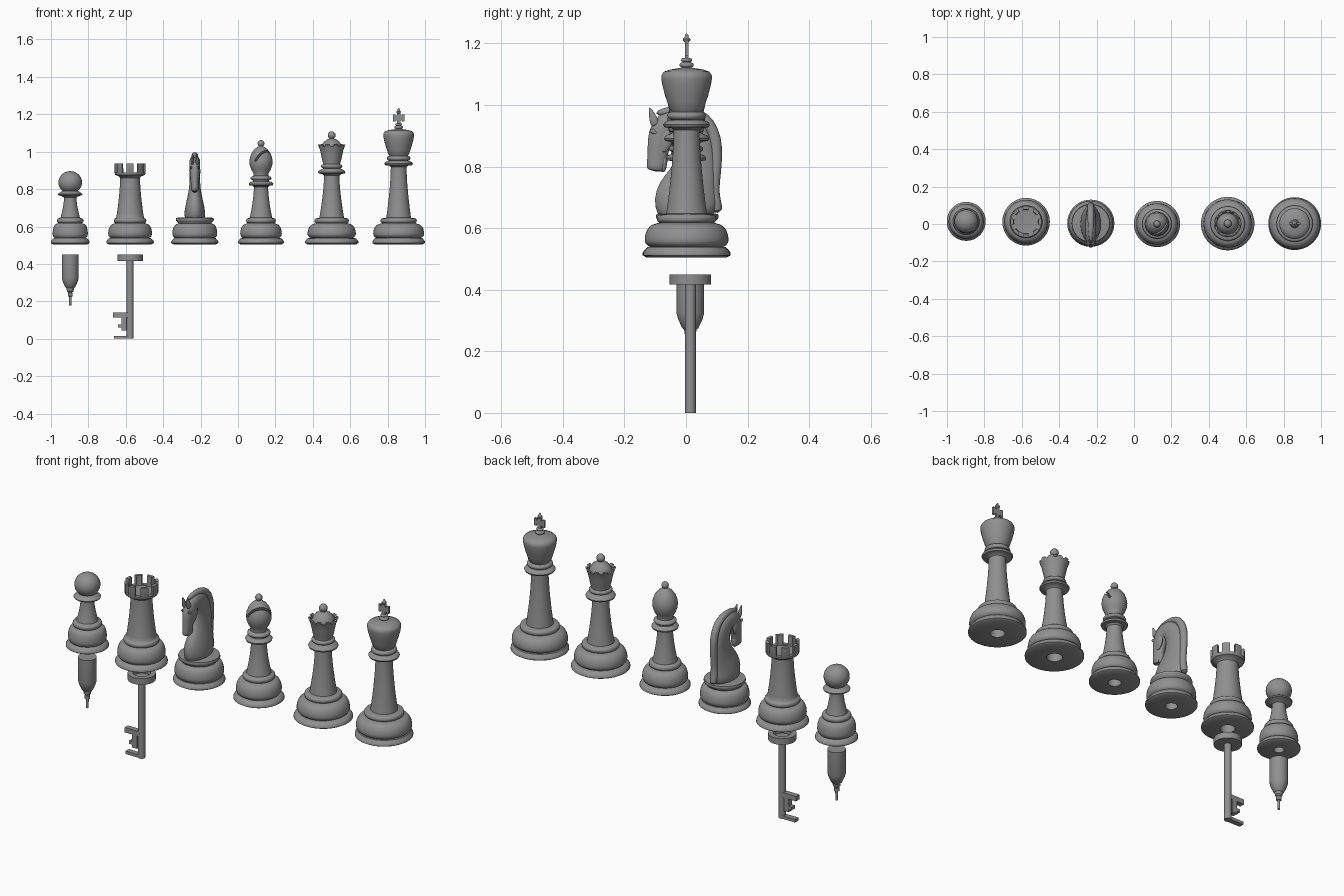
import bpy, bmesh
from math import sin, cos, pi, radians
from mathutils import Vector, Matrix

grey = bpy.data.materials.new("dark_grey")
grey.diffuse_color = (.28, .28, .28, 1)


def finish(name, bm, angle=40):
    bmesh.ops.remove_doubles(bm, verts=bm.verts, dist=1e-5)
    bmesh.ops.recalc_face_normals(bm, faces=bm.faces)
    me = bpy.data.meshes.new(name)
    bm.to_mesh(me)
    bm.free()
    me.materials.append(grey)
    ob = bpy.data.objects.new(name, me)
    bpy.context.collection.objects.link(ob)
    smooth(ob, angle)
    return ob


def smooth(ob, angle=40):
    bpy.ops.object.select_all(action='DESELECT')
    ob.select_set(True)
    bpy.context.view_layer.objects.active = ob
    bpy.ops.object.shade_smooth_by_angle(angle=radians(angle))


def skin(bm, rings, cap=False):
    rows = [[bm.verts.new(p) for p in r] for r in rings]
    n = len(rows[0])
    for a, b in zip(rows, rows[1:]):
        for i in range(n):
            bm.faces.new((a[i], a[(i + 1) % n], b[(i + 1) % n], b[i]))
    if cap:
        bm.faces.new(rows[0])
        bm.faces.new(rows[-1])


def lathe(name, x, y, prof, n=48):
    bm = bmesh.new()
    skin(bm, [[(x + r * cos(2 * pi * i / n), y + r * sin(2 * pi * i / n), z)
               for i in range(n)] for r, z in prof])
    bmesh.ops.dissolve_degenerate(bm, dist=1e-6, edges=bm.edges)
    return finish(name, bm)


def loft(name, x, y, stations, n=24):
    # elliptical sections swept along a path in the side plane: (y, z, in-plane r, x r)
    pts = [Vector((0, s[0], s[1])) for s in stations]
    rings = []
    for i, s in enumerate(stations):
        t = (pts[min(i + 1, len(pts) - 1)] - pts[max(i - 1, 0)]).normalized()
        side = Vector((0, t.z, -t.y))
        rings.append([pts[i] + Vector((x, y, 0)) + side * (s[2] * cos(a)) + Vector((s[3] * sin(a), 0, 0))
                      for a in (2 * pi * k / n for k in range(n))])
    bm = bmesh.new()
    skin(bm, rings, True)
    ob = finish(name, bm)
    ob.modifiers.new("soften", 'SUBSURF').levels = 1
    ob.modifiers["soften"].render_levels = 1
    return ob


def boxes(name, items):
    # items: (centre, size, optional rotation)
    bm = bmesh.new()
    for c, s, *rot in items:
        m = Matrix.Translation(c) @ (rot[0] if rot else Matrix()) @ Matrix.Diagonal((*s, 1))
        bmesh.ops.create_cube(bm, size=1, matrix=m)
    return finish(name, bm, 30)


def cut(ob, cutter):
    m = ob.modifiers.new("cut", 'BOOLEAN')
    m.operation, m.solver, m.object = 'DIFFERENCE', 'EXACT', cutter
    m.use_self = True
    cutter.hide_render = True
    bpy.ops.object.select_all(action='DESELECT')
    bpy.context.view_layer.objects.active = ob
    ob.select_set(True)
    bpy.ops.object.modifier_apply(modifier="cut")
    bpy.data.objects.remove(cutter)
    smooth(ob)


def arc(cr, cz, ar, az, a0, a1, n=8):
    return [(max(0, cr + ar * cos(radians(a0 + (a1 - a0) * i / n))),
             cz + az * sin(radians(a0 + (a1 - a0) * i / n))) for i in range(n + 1)]


def bead(r, z, w, h):
    return arc(r - w, z, w, h, -90, 90, 6)


def base(R, B, ring, hole):
    # bored underside, stepped foot, swelling and top ring
    top = ring + .002
    return ([(0, .56), (hole, .56), (hole, .507), (R - .012, .505), (R, .512), (R, .52),
             (R - .005, .527), (R - .012, .535), (B - .008, .538)]
            + arc(top, .561, B - top, .026, -60, 0, 4) + arc(top, .561, B - top, .053, 0, 85)[1:]
            + [(ring - .004, .617)] + bead(ring, .631, .01, .013))


def stem(r0, r1, z1, n=10):
    return [(r1 + (r0 - r1) * (1 - i / n) ** 1.6, .647 + (z1 - .647) * i / n) for i in range(n + 1)]


# pawn
lathe("pawn", -.897, .014, base(.104, .094, .071, .025) + stem(.052, .033, .755)
      + [(.045, .762), (.064, .768), (.066, .774), (.05, .785), (.034, .795)]
      + arc(0, .836, .063, .06, -58, 90, 18))

# plug with a fine nib below the pawn
lathe("pawn_plug", -.897, .014, [(0, .178), (.006, .178), (.007, .225), (.013, .228), (.013, .245),
      (.01, .248), (.018, .255), (.02, .27), (.026, .275), (.04, .305), (.045, .325), (.045, .45), (0, .45)])

# rook with crenellated crown
rx, ry = -.577, .012
rook = lathe("rook", rx, ry, base(.127, .117, .087, .036) + stem(.074, .053, .86)
             + [(.06, .868), (.079, .876), (.083, .885), (.083, .938), (.067, .938), (.064, .885), (0, .88)])
cut(rook, boxes("rook_cutter", [((rx + .075 * cos(a), ry + .075 * sin(a), .93), (.05, .026, .08),
    Matrix.Rotation(a, 4, 'Z')) for a in (pi / 8 + k * pi / 4 for k in range(8))]))

# key hanging below the rook
lathe("key_cap", rx, .014, [(0, .417), (.068, .417), (.068, .45), (.042, .45), (.042, .428), (0, .428)])
lathe("key_shaft", rx, .014, [(0, 0), (.018, 0), (.018, .42), (0, .42)], 24)
boxes("key_bit", [((-.627, .014, .127), (.08, .028, .026)), ((-.61, .014, .09), (.028, .028, .09)),
                  ((-.624, .014, .068), (.036, .028, .017)), ((-.62, .014, .008), (.085, .028, .016))])

# knight: pedestal, neck and head, mane, ears, jaw
kx, ky = -.231, .002
lathe("knight_base", kx, .004, base(.126, .12, .092, .03)[:-7]
      + [(.09, .622), (.1, .63), (.102, .637), (.1, .646), (.085, .648), (0, .648)])
loft("knight_neck_and_head", kx, ky, [
    (0, .635, .085, .05), (0, .65, .095, .055), (-.004, .685, .106, .056), (.005, .725, .098, .047),
    (.022, .77, .078, .036), (.03, .82, .066, .029), (.03, .87, .06, .028), (.012, .92, .055, .028),
    (-.03, .948, .048, .029), (-.066, .935, .048, .03), (-.084, .9, .044, .028), (-.092, .86, .035, .024),
    (-.096, .825, .032, .021), (-.099, .8, .031, .02), (-.101, .784, .027, .017)])
loft("knight_mane", kx, ky, [
    (-.1, .972, .008, .008), (-.06, .982, .014, .013), (-.01, .984, .016, .016), (.04, .973, .018, .018),
    (.075, .94, .02, .019), (.094, .89, .02, .019), (.097, .84, .02, .018), (.092, .78, .02, .017),
    (.086, .73, .02, .018), (.09, .69, .02, .02), (.102, .648, .02, .02)], 16)
for s in (-1, 1):
    loft("knight_ear", kx + s * .013, ky, [(-.1, .93, .016, .009), (-.108, .955, .014, .009),
                                          (-.115, .975, .009, .006), (-.12, .992, .002, .002)], 12)
    loft("knight_cheek", kx + s * .018, ky, [(-.06, .93, .012, .008), (-.064, .9, .026, .014),
                                            (-.07, .87, .022, .01), (-.078, .845, .008, .004)], 12)
    loft("knight_brow", kx + s * .02, ky, [(-.12, .92, .004, .003), (-.108, .914, .01, .008),
                                          (-.094, .906, .004, .004)], 10)
loft("knight_jaw", kx, ky, [(-.072, .84, .012, .016), (-.074, .81, .012, .016),
                            (-.077, .79, .01, .013), (-.08, .782, .006, .009)], 12)

# bishop with a steep narrow slit
bx, by = .123, 0
bishop = lathe("bishop", bx, by, base(.123, .111, .079, .032) + stem(.06, .038, .81)
               + [(.045, .818), (.063, .82), (.066, .828), (.06, .836), (.044, .842)]
               + bead(.056, .858, .012, .01) + [(.04, .872), (.04, .885), (.052, .905), (.06, .928),
               (.062, .948), (.059, .97), (.05, .993), (.035, 1.013), (.018, 1.026), (.009, 1.03)]
               + arc(0, 1.044, .018, .018, -58, 90, 10))
d = Matrix.Rotation(-pi / 4, 4, 'Z') @ Matrix.Rotation(radians(-63), 4, 'Y')
p = Vector((bx, by, .945)) + d.to_3x3() @ Vector((.06, 0, -.012))
cut(bishop, boxes("bishop_cutter", [(p, (.1, .16, .011), d)]))

# queen with scalloped crown
qx, qy = .501, .002
queen = lathe("queen", qx, qy, base(.143, .129, .092, .038) + stem(.066, .041, .872)
              + [(.05, .88), (.07, .884), (.073, .891), (.068, .9), (.052, .907)]
              + bead(.057, .922, .012, .011) + [(.045, .936), (.051, .955), (.057, .985), (.063, 1.012),
              (.073, 1.037), (.066, 1.04), (.057, 1.022), (.053, 1.035), (.042, 1.052), (.025, 1.066), (.01, 1.07)]
              + arc(0, 1.088, .021, .021, -62, 90, 10))
bm = bmesh.new()
for k in range(10):
    a = 2 * pi * (k + .5) / 10
    bmesh.ops.create_cone(bm, cap_ends=True, segments=16, radius1=.012, radius2=.012, depth=.024,
                          matrix=Matrix.Translation((qx + .071 * cos(a), qy + .071 * sin(a), 1.04))
                          @ Matrix.Rotation(a, 4, 'Z') @ Matrix.Rotation(pi / 2, 4, 'Y'))
cut(queen, finish("queen_cutter", bm))

# king with cross finial
gx, gy = .859, .002
lathe("king", gx, gy, base(.141, .136, .097, .036) + stem(.066, .042, .918)
      + [(.05, .925), (.072, .928), (.076, .936), (.07, .945), (.055, .951)]
      + bead(.063, .965, .014, .013) + [(.05, .98), (.056, .988), (.063, 1.01), (.071, 1.035), (.079, 1.065),
      (.082, 1.085), (.082, 1.096), (.074, 1.108), (.055, 1.115), (.03, 1.119), (.016, 1.121)]
      + bead(.023, 1.13, .008, .008) + [(.012, 1.14)] + bead(.018, 1.146, .006, .006) + [(0, 1.152)])
boxes("king_cross", [((gx, gy, 1.178), (.02, .011, .064)), ((gx, gy, 1.18), (.058, .011, .026)),
                     ((gx - .024, gy, 1.18), (.012, .012, .038)), ((gx + .024, gy, 1.18), (.012, .012, .038))])
lathe("king_cross_tip", gx, gy, [(0, 1.203), (.008, 1.205), (.012, 1.21), (.012, 1.215), (.007, 1.219),
                                 (.005, 1.228), (0, 1.233)], 24)
